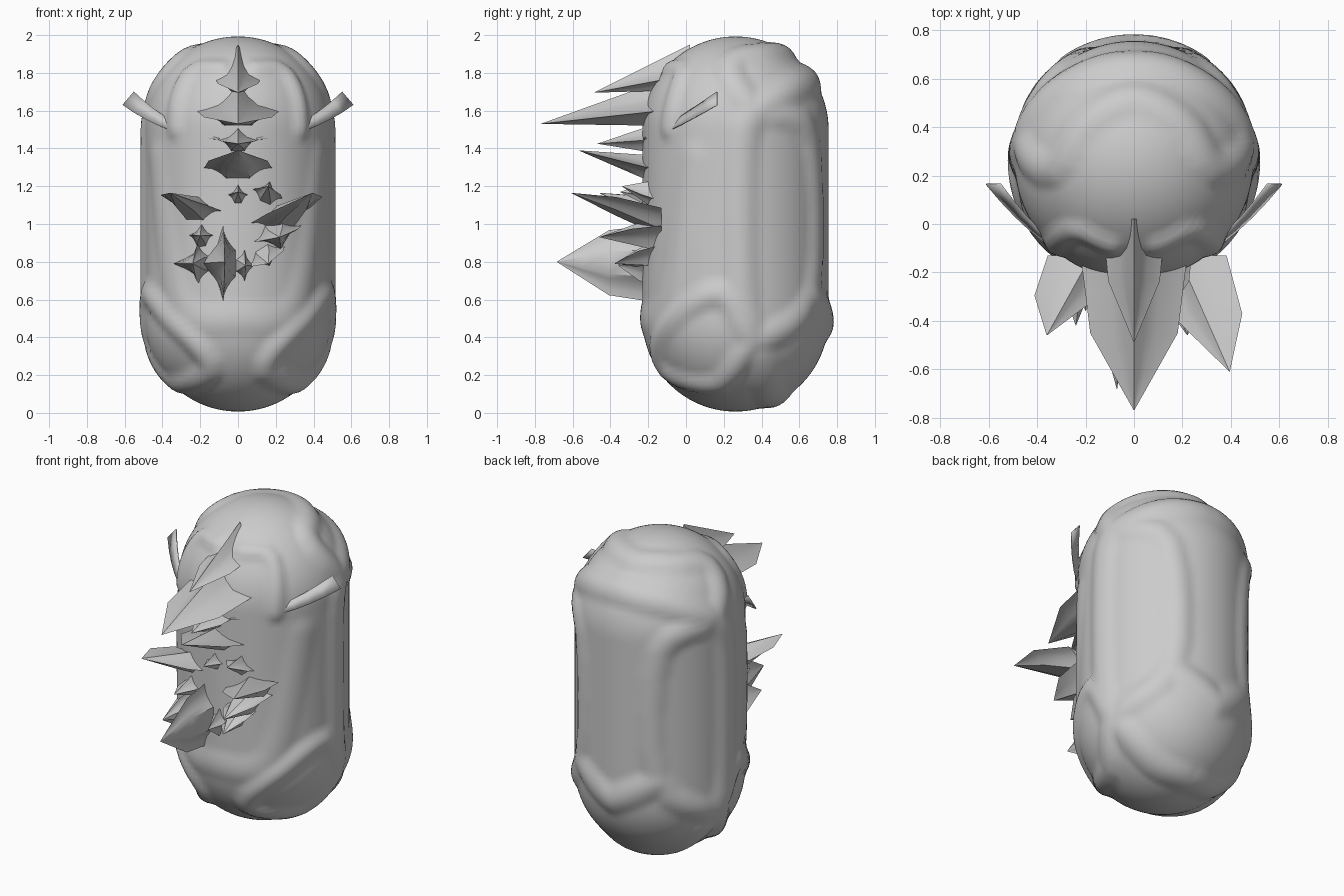
import bpy, bmesh
from math import sin, cos, pi, radians, sqrt
from mathutils import Vector

if "Cube" in bpy.data.objects:
    bpy.data.objects.remove(bpy.data.objects["Cube"])

CY, R = 0.262, 0.493


def finish(name, bm, angle=30):
    bmesh.ops.recalc_face_normals(bm, faces=bm.faces)
    me = bpy.data.meshes.new(name)
    bm.to_mesh(me)
    bm.free()
    ob = bpy.data.objects.new(name, me)
    bpy.context.collection.objects.link(ob)
    bpy.ops.object.select_all(action='DESELECT')
    ob.select_set(True)
    bpy.context.view_layer.objects.active = ob
    bpy.ops.object.shade_smooth_by_angle(angle=radians(angle))
    return ob


# Point on the capsule from an angle (0 = front) and a height
def on_capsule(deg, z):
    z = min(max(z, .5 - R), 1.5 + R)
    h = z - min(max(z, .5), 1.5)
    r = sqrt(max(R * R - h * h, 0))
    return Vector((r * sin(radians(deg)), CY - r * cos(radians(deg)), z))


segs = []


# Raised ridge along (angle, height) points, on both sides
def ridge(w, h, *pts):
    pts = [Vector(p) for p in pts]
    pts = [pts[0]] + pts + [pts[-1]]
    for s in (1, -1):
        fine = []
        for p0, p1, p2, p3 in zip(pts, pts[1:], pts[2:], pts[3:]):
            for k in range(5):
                t = k / 4
                q = (2 * p1 + (p2 - p0) * t + (2 * p0 - 5 * p1 + 4 * p2 - p3) * t * t
                     + (3 * p1 - p0 - 3 * p2 + p3) * t ** 3) / 2
                fine.append(on_capsule(s * q.x, q.y))
        segs.extend((a, b - a, w, h) for a, b in zip(fine, fine[1:]))


ridge(.10, .028, (180, 1.78), (140, 1.74), (107, 1.62))             # back crown
ridge(.09, .025, (180, 1.92), (130, 1.92), (85, 1.86), (102, 1.6))  # top wave
ridge(.06, .022, (15, 1.83), (42, 1.8), (43, 1.5))                  # brow
ridge(.10, .025, (102, 1.6), (94, 1.4), (94, .65), (100, .38))      # side frame
ridge(.09, .022, (107, 1.6), (145, 1.45), (147, .65), (102, .36))   # back frame
ridge(.08, .028, (100, .38), (80, .63), (40, .45), (22, .22), (75, .15), (100, .36))
ridge(.10, .028, (147, .62), (180, .47))                            # lower back arch
ridge(.10, .022, (106, .3), (130, .1), (180, .06))                  # base
ridge(.10, .012, (0, .5), (40, .58), (62, 1.35))                    # front edging


def ridge_height(p):
    best = 0
    for a, d, w, h in segs:
        v = p - a
        if v.length_squared < .08:
            t = min(max(v.dot(d) / max(d.length_squared, 1e-9), 0), 1)
            q = (v - d * t).length / w
            if q < 1:
                best = max(best, h * (1 - q * q) ** 1.3)
    return best


# Capsule body: a sphere split at its equator and stretched, with ridges pushed out
bm = bmesh.new()
N, M = 112, 88
rings = []
length = pi * R + 1
for i in range(1, M):
    s = length * i / M
    cap = pi * R / 2
    if s < cap:
        z = .5 - R * cos(s / R)
    elif s < cap + 1:
        z = .5 + s - cap
    else:
        z = 1.5 + R * sin((s - cap - 1) / R)
    ring = []
    for j in range(N):
        p = on_capsule(360 * j / N, z)
        n = (p - Vector((0, CY, min(max(z, .5), 1.5)))).normalized()
        ring.append(bm.verts.new(p + n * ridge_height(p)))
    rings.append(ring)
for a, b in zip(rings, rings[1:]):
    for j in range(N):
        bm.faces.new((a[j], a[(j + 1) % N], b[(j + 1) % N], b[j]))
for ring, z in ((rings[0], .5 - R), (rings[-1], 1.5 + R)):
    pole = bm.verts.new((0, CY, z))
    for j in range(N):
        bm.faces.new((ring[j], ring[(j + 1) % N], pole))
finish("body", bm, 60)


# Blade spike: concave winged section lofted from the body to a point
def blade(name, x, z, tip, w, top, roll=0, y=-.13):
    base, tip, bot = Vector((x, y, z)), Vector(tip), .08
    r = radians(roll)
    side, up = Vector((cos(r), 0, sin(r))), Vector((-sin(r), 0, cos(r)))
    roof = [(k, top * (1 - k) ** 2) for k in (0, .25, .5, 1)]
    keel = [(1 - .65 * sqrt(k), -bot * k) for k in (.1, .3, .6, 1)]
    half = roof + keel
    sec = half + [(-a, b) for a, b in reversed(half[1:])]
    bm = bmesh.new()
    loops = []
    for t in (0, .25, .5, .75, .995):
        ws = min(1 - .36 * t, 1.64 * (1 - t))
        c = base.lerp(tip, t)
        loops.append([bm.verts.new(c + side * (a * w * ws) + up * (b * (1 - t))) for a, b in sec])
    n = len(sec)
    for a, b in zip(loops, loops[1:]):
        for j in range(n):
            bm.faces.new((a[j], a[(j + 1) % n], b[(j + 1) % n], b[j]))
    bm.faces.new(loops[0])
    bm.faces.new(loops[-1])
    finish(name, bm, 35)


# Central crest
blade("crest_top", 0, 1.79, (0, -.49, 1.695), .13, .16, y=.02)
blade("crest_long", 0, 1.6, (0, -.77, 1.53), .22, .16)
blade("crest_lower", 0, 1.45, (0, -.47, 1.425), .11, .09)
# Middle spikes
blade("middle_spike", 0, 1.28, (0, -.57, 1.39), .19, .08)
blade("middle_small", 0, 1.14, (0, -.35, 1.17), .06, .1)
# Right cluster
blade("right_blade", .2, 1.03, (.395, -.61, 1.165), .19, .06, 17)
blade("right_upper", .15, 1.14, (.16, -.34, 1.2), .09, .1, -12)
blade("right_middle", .2, .95, (.22, -.46, .93), .14, .1, 197)
blade("right_lower", .14, .84, (.16, -.38, .79), .12, .07, 205)
# Left cluster
blade("left_blade", -.19, 1.08, (-.36, -.46, 1.165), .17, .06, -13)
blade("left_neck", -.19, .94, (-.2, -.36, .94), .07, .08)
# Lower cluster
blade("lower_blade", -.08, .79, (-.07, -.685, .8), .21, .14, 90)
blade("lower_left", -.2, .79, (-.24, -.42, .79), .11, .14, 90)
blade("lower_right", .03, .78, (.04, -.36, .78), .1, .08, -90)

# Curved ribbon whiskers, widening towards the free end
for name, s in (("whisker_right", 1), ("whisker_left", -1)):
    bm = bmesh.new()
    rows = []
    for i in range(9):
        t = i / 8
        c = Vector((.1 + .48 * t - .04 * t * (t - 1), -.225 + .2 * t + .19 * t * t, 1.45 + .06 * t + .155 * t * t))
        d = Vector((.03, 0, -.035)) * (.1 + .9 * t)
        rows.append([bm.verts.new((s * p.x, p.y, p.z)) for p in (c + d, c - d)])
    for a, b in zip(rows, rows[1:]):
        bm.faces.new((a[0], b[0], b[1], a[1]))
    ob = finish(name, bm)
    mod = ob.modifiers.new("thickness", 'SOLIDIFY')
    mod.thickness = .006
    mod.offset = 0
